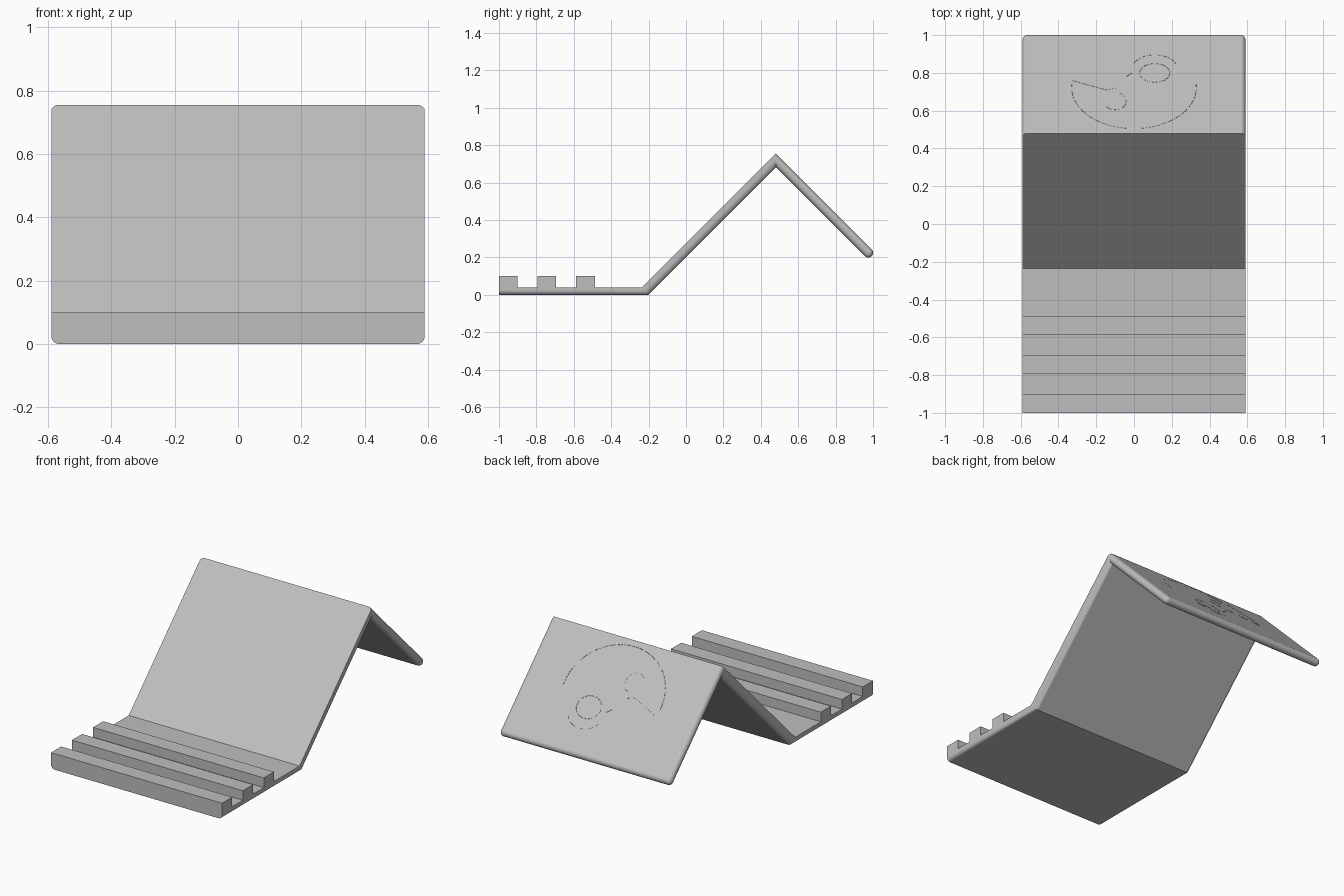
import bpy, bmesh
from math import sin, cos, pi, radians
from mathutils import Vector

cube = bpy.data.objects.get("Cube")
if cube:
    bpy.data.objects.remove(cube, do_unlink=True)

GREY = (0.52, 0.52, 0.52, 1)
grey = bpy.data.materials.new("plain_grey")
grey.use_nodes = True
grey.diffuse_color = GREY
grey.node_tree.nodes["Principled BSDF"].inputs["Base Color"].default_value = GREY

HALF = 0.59          # half width of the stand
R = 0.025            # edge rounding
STEPS = 10


def finish(name, bm):
    bmesh.ops.remove_doubles(bm, verts=bm.verts, dist=1e-5)
    bmesh.ops.recalc_face_normals(bm, faces=bm.faces)
    mesh = bpy.data.meshes.new(name)
    bm.to_mesh(mesh)
    bm.free()
    mesh.materials.append(grey)
    obj = bpy.data.objects.new(name, mesh)
    bpy.context.collection.objects.link(obj)
    return obj


def loft(name, loops):
    """Skin closed loops of equal length and cap both ends."""
    bm = bmesh.new()
    rings = [[bm.verts.new(p) for p in loop] for loop in loops]
    n = len(rings[0])
    for a, b in zip(rings, rings[1:]):
        for i in range(n):
            j = (i + 1) % n
            bm.faces.new((a[i], a[j], b[j], b[i]))
    bm.faces.new(rings[0])
    bm.faces.new(rings[-1])
    obj = finish(name, bm)
    bpy.ops.object.select_all(action='DESELECT')
    obj.select_set(True)
    bpy.context.view_layer.objects.active = obj
    bpy.ops.object.shade_smooth_by_angle(angle=radians(30))
    obj.modifiers.new("even_shading", 'WEIGHTED_NORMAL').keep_sharp = True
    return obj


# Base and sloping rest: flat above, rounded along the lower side edges
BASE_TOP = 0.04
right_half = [(HALF, BASE_TOP)]
right_half += [(HALF - R + R * cos(a), R - R * sin(a))
               for a in (i * pi / 2 / STEPS for i in range(STEPS + 1))]
section = right_half + [(-x, h) for x, h in reversed(right_half)]
stations = [  # (lower point, upper point) as (y, z)
    ((-1, 0), (-1, BASE_TOP)),
    ((-0.2, 0), (-0.235, BASE_TOP)),
    ((0.5, 0.7), (0.4625, 0.7375)),
]
loops = []
for low, high in stations:
    low, high = Vector((0, *low)), Vector((0, *high))
    loops.append([low.lerp(high, h / BASE_TOP) + Vector((x, 0, 0)) for x, h in section])
loft("base_and_rest", loops)

# Rear leg: slab with fully rounded sides, lower edge and corners
side = Vector((1, 0, 0))
down = Vector((0, 1, -1)).normalized()
out = Vector((0, 1, 1)).normalized()
leg_top = Vector((0, 0.4625, 0.7375))
leg_end = Vector((0, 0.975, 0.225))
inner = HALF - R
loops = []
for k in range(2 * STEPS + 1):
    phi = pi * k / (2 * STEPS)
    r, lift = R * sin(phi), out * R * cos(phi)
    loop = [leg_top + side * (inner + r) + lift]
    for sx, start in ((1, 0), (-1, pi / 2)):
        for i in range(STEPS + 1):
            t = start + i * pi / 2 / STEPS
            loop.append(leg_end + side * (sx * inner + r * cos(t)) + down * r * sin(t) + lift)
    loop.append(leg_top - side * (inner + r) + lift)
    loops.append(loop)
loft("rear_leg", loops)

# Three ridges across the base
for name, y in (("front_ridge", -1), ("middle_ridge", -0.795), ("back_ridge", -0.587)):
    bm = bmesh.new()
    bmesh.ops.create_cube(bm, size=1)
    for v in bm.verts:
        v.co = (v.co.x * 2 * HALF, y + (v.co.y + 0.5) * 0.1,
                0.1 if v.co.z > 0 else BASE_TOP - 0.002)
    finish(name, bm)


# Hairline bird drawing on both faces of the rear leg
def arc(cx, cy, rx, ry, a0, a1, n=24):
    angles = [radians(a0 + (a1 - a0) * i / n) for i in range(n + 1)]
    return [(cx + rx * cos(a), cy + ry * sin(a)) for a in angles]


strokes = [
    arc(0, 0.72, 0.33, 0.215, 175, 365),         # body
    arc(0.11, 0.82, 0.12, 0.075, 20, 160),       # head
    arc(0.11, 0.8, 0.08, 0.05, 0, 360),          # cheek
    arc(-0.1, 0.65, 0.06, 0.045, -140, 70),      # wing
    [(-0.33, 0.76), (-0.15, 0.71), (-0.09, 0.72)],  # tail
    [(-0.04, 0.78), (-0.01, 0.8)],               # neck
]
for name, offset in (("outer_drawing", 1.2353), ("inner_drawing", 1.1647)):
    curve = bpy.data.curves.new(name, 'CURVE')
    curve.dimensions = '3D'
    curve.bevel_depth = 0.001
    curve.bevel_resolution = 0
    for stroke in strokes:
        spline = curve.splines.new('POLY')
        spline.points.add(len(stroke) - 1)
        for point, (x, y) in zip(spline.points, stroke):
            point.co = (x, y, offset - y, 1)
    curve.materials.append(grey)
    bpy.context.collection.objects.link(bpy.data.objects.new(name, curve))
